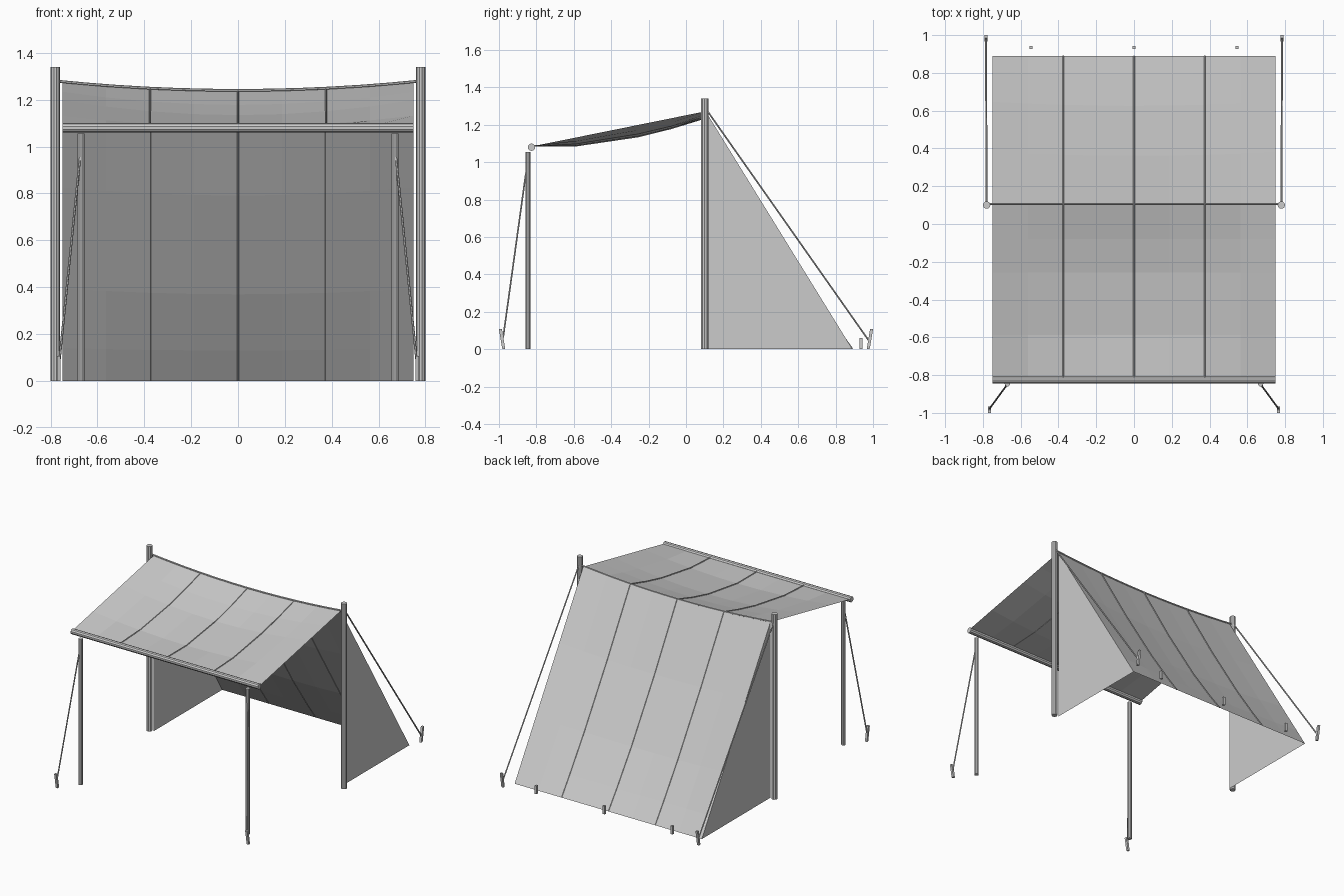
import bpy, bmesh, math
from mathutils import Vector

if "Cube" in bpy.data.objects:
    bpy.data.objects.remove(bpy.data.objects["Cube"])

grey = bpy.data.materials.new("neutral grey")
grey.diffuse_color = (0.6, 0.6, 0.6, 1)
grey.use_nodes = True
grey.node_tree.nodes["Principled BSDF"].inputs["Base Color"].default_value = grey.diffuse_color


def finish(bm, name):
    me = bpy.data.meshes.new(name)
    bm.to_mesh(me)
    bm.free()
    me.materials.append(grey)
    ob = bpy.data.objects.new(name, me)
    bpy.context.collection.objects.link(ob)
    return ob


def tube(name, pts, r, sides=8):
    """Capped tube through a list of points."""
    bm = bmesh.new()
    pts = [Vector(p) for p in pts]
    ref = Vector((1, 0, 0))
    if abs((pts[-1] - pts[0]).normalized().x) > 0.8:
        ref = Vector((0, 0, 1))
    rings = []
    for i, p in enumerate(pts):
        d = (pts[min(i + 1, len(pts) - 1)] - pts[max(i - 1, 0)]).normalized()
        u = d.cross(ref).normalized()
        v = d.cross(u)
        rings.append([bm.verts.new(p + r * (math.cos(a) * u + math.sin(a) * v))
                      for a in (2 * math.pi * (k + 0.5) / sides for k in range(sides))])
    for a, b in zip(rings, rings[1:]):
        for k in range(sides):
            j = (k + 1) % sides
            bm.faces.new((a[k], a[j], b[j], b[k]))
    bm.faces.new(rings[0])
    bm.faces.new(rings[-1])
    bmesh.ops.recalc_face_normals(bm, faces=bm.faces)
    return finish(bm, name)


W = 0.75
RIDGE_Y = 0.105


def ridge_z(x):
    return 1.235 + 0.037 * (x / W) ** 2


def roof(x, t, sag):
    z = ridge_z(x) * (1 - t) + 1.085 * t - sag * (1 - (x / W) ** 2)
    return Vector((x, RIDGE_Y + (-0.82 - RIDGE_Y) * t, z))


def wall(x, t, sag):
    s = sag * (1 - (x / W) ** 2)
    return Vector((x, RIDGE_Y + (0.89 - RIDGE_Y) * t - 0.84 * s,
                   ridge_z(x) * (1 - t) - 0.54 * s * (t < 1)))


ROOF_ROWS = [(0, 0), (0.2, 0.027), (0.39, 0.042), (0.75, 0.037), (1, 0)]
WALL_ROWS = [(0, 0), (0.35, 0.022), (0.69, 0.025), (0.89, 0.012), (1, 0)]


def sheet(name, func, rows, flip):
    bm = bmesh.new()
    xs = [-W + 2 * W * i / 8 for i in range(9)]
    g = [[bm.verts.new(func(x, t, s)) for x in xs] for t, s in rows]
    for a, b in zip(g, g[1:]):
        for i in range(8):
            q = (a[i], a[i + 1], b[i + 1], b[i])
            bm.faces.new(q if flip else q[::-1])
    return finish(bm, name)


# canvas sheets
sheet("roof_canvas", roof, ROOF_ROWS, False)
sheet("back_canvas", wall, WALL_ROWS, False)
for ob in ("roof_canvas", "back_canvas"):
    me = bpy.data.objects[ob].data
    if sum(p.normal.z for p in me.polygons) < 0:
        me.flip_normals()

# seams following the canvas
lift = Vector((0, 0, 0.002))
for i, x in enumerate((-0.375, 0, 0.375)):
    tube(f"roof_seam_{i}", [roof(x, t, s) + lift for t, s in ROOF_ROWS], 0.004, 6)
    tube(f"back_seam_{i}", [wall(x, t, s) + lift for t, s in WALL_ROWS], 0.004, 6)

# ridge rope and front bar
tube("ridge_rope", [(x, RIDGE_Y, ridge_z(x) + 0.005)
                    for x in (-0.78 + 1.56 * i / 12 for i in range(13))], 0.006, 6)
tube("front_bar", [(-W, -0.826, 1.08), (W, -0.826, 1.08)], 0.02, 10)


def stake(name, x, y, lean, h, w=0.016):
    """Square peg leaning outward along y."""
    bm = bmesh.new()
    bmesh.ops.create_cube(bm, size=1)
    for v in bm.verts:
        top = v.co.z + 0.5
        v.co = Vector((x + v.co.x * w, y + v.co.y * w + lean * top, top * h))
    return finish(bm, name)


for s, side in ((-1, "left"), (1, "right")):
    # poles
    tube(side + "_back_pole", [(s * 0.78, 0.1, 0), (s * 0.78, 0.1, 1.34)], 0.02, 10)
    tube(side + "_front_pole", [(s * 0.67, -0.845, 0), (s * 0.67, -0.845, 1.055)], 0.015, 10)
    # triangular side wall
    bm = bmesh.new()
    pts = [(s * W, RIDGE_Y, 0), (s * W, 0.89, 0), (s * W, RIDGE_Y, ridge_z(W))]
    bm.faces.new([bm.verts.new(p) for p in pts[::s]])
    finish(bm, side + "_side_canvas")
    # guy ropes
    tube(side + "_back_rope", [(s * 0.78, 0.11, 1.28), (s * 0.784, 0.978, 0.045)], 0.005, 6)
    tube(side + "_front_rope", [(s * 0.67, -0.848, 1.0), (s * 0.765, -0.978, 0.06)], 0.005, 6)
    # guy stakes
    stake(side + "_back_stake", s * 0.784, 0.974, 0.018, 0.107)
    stake(side + "_front_stake", s * 0.765, -0.974, -0.018, 0.107)

# small pegs behind the back canvas
for i, x in enumerate((-0.545, 0, 0.545)):
    stake(f"wall_peg_{i}", x, 0.935, 0, 0.06)
